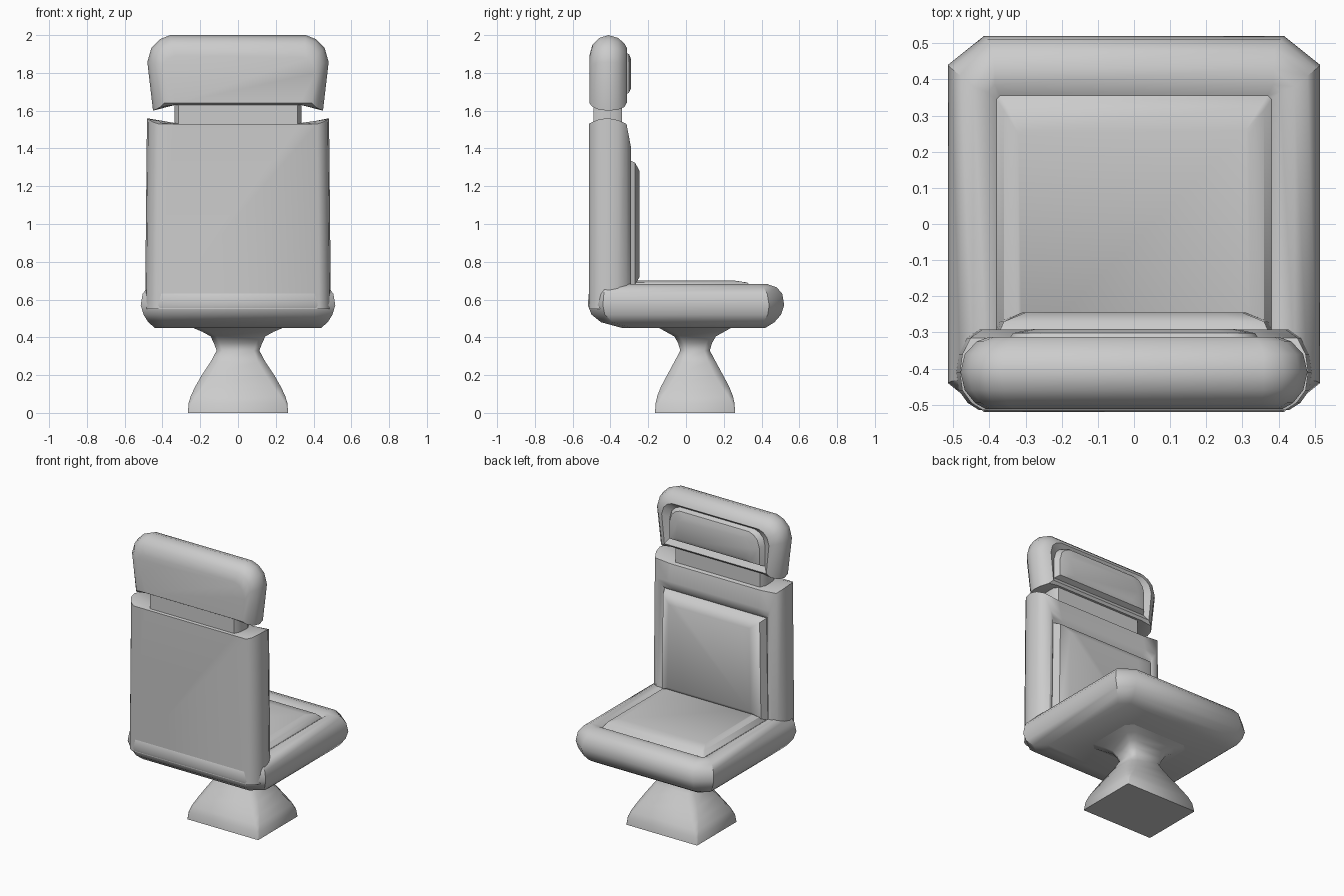
import bpy, bmesh, math


def loft(name, rings, angle=38):
    """Skin a stack of equal-length rings and cap both ends."""
    bm = bmesh.new()
    loops = [[bm.verts.new(p) for p in r] for r in rings]
    n = len(rings[0])
    for a, b in zip(loops, loops[1:]):
        for i in range(n):
            j = (i + 1) % n
            bm.faces.new((a[i], a[j], b[j], b[i]))
    bm.faces.new(loops[0])
    bm.faces.new(loops[-1])
    bmesh.ops.recalc_face_normals(bm, faces=bm.faces)
    me = bpy.data.meshes.new(name)
    bm.to_mesh(me)
    bm.free()
    ob = bpy.data.objects.new(name, me)
    bpy.context.collection.objects.link(ob)
    bpy.ops.object.select_all(action='DESELECT')
    bpy.context.view_layer.objects.active = ob
    ob.select_set(True)
    bpy.ops.object.shade_smooth_by_angle(angle=math.radians(angle))
    return ob


def mirrored(half):
    """Close a right-hand half outline with its mirror image in x."""
    return half + [(-p[0], p[1], p[2]) for p in reversed(half)]


def plan_ring(z, hx, y0, y1, cx, cy):
    """Horizontal rectangle with cut corners."""
    return mirrored([(hx - cx, y0, z), (hx, y0 + cy, z),
                     (hx, y1 - cy, z), (hx - cx, y1, z)])


def back_ring(y, hx, z0, z1, dip):
    """Upright rectangle whose top edge dips towards the neck."""
    return mirrored([(hx + 0.01, y, z0), (hx, y, z1),
                     (min(0.335, hx * 0.8), y, z1 - dip)])


def head_ring(y, hx, z0, z1, c, dip, taper):
    """Upright rectangle with rounded top corners and raised bottom middle."""
    return mirrored([(min(0.335, hx * 0.8), y, z0 + dip), (hx - taper, y, z0),
                     (hx, y, z1 - c * 1.3), (hx - c * 0.2, y, z1 - c * 0.6),
                     (hx - c * 0.6, y, z1 - c * 0.2), (hx - c * 1.1, y, z1)])


# seat: rounded shell, groove and raised cushion
loft("seat", [plan_ring(*r) for r in (
    (0.45, 0.44, -0.34, 0.42, 0.06, 0.05),
    (0.48, 0.475, -0.45, 0.468, 0.08, 0.06),
    (0.52, 0.50, -0.50, 0.503, 0.09, 0.07),
    (0.57, 0.515, -0.52, 0.52, 0.10, 0.08),
    (0.63, 0.505, -0.515, 0.51, 0.10, 0.08),
    (0.665, 0.48, -0.50, 0.48, 0.09, 0.07),
    (0.682, 0.445, -0.47, 0.43, 0.06, 0.05),
    (0.677, 0.405, -0.42, 0.385, 0.02, 0.02),
    (0.66, 0.38, -0.38, 0.355, 0.01, 0.01),
    (0.69, 0.36, -0.37, 0.325, 0.01, 0.01),
    (0.70, 0.32, -0.36, 0.26, 0.01, 0.01))])

# backrest: rounded frame, groove and raised cushion
loft("backrest", [back_ring(*r) for r in (
    (-0.514, 0.42, 0.55, 1.53, 0.0),
    (-0.495, 0.45, 0.55, 1.54, 0.01),
    (-0.46, 0.475, 0.55, 1.555, 0.02),
    (-0.41, 0.482, 0.55, 1.56, 0.03),
    (-0.36, 0.475, 0.55, 1.55, 0.02),
    (-0.315, 0.452, 0.55, 1.53, 0.01),
    (-0.292, 0.42, 0.55, 1.41, 0.0),
    (-0.298, 0.395, 0.62, 1.37, 0.0),
    (-0.315, 0.38, 0.66, 1.345, 0.0),
    (-0.27, 0.36, 0.68, 1.325, 0.0),
    (-0.245, 0.30, 0.72, 1.28, 0.0))])

# neck between backrest and headrest
loft("neck", [plan_ring(z, 0.335, -0.49, -0.34, 0.02, 0.03) for z in (1.49, 1.67)])

# headrest: rounded block, groove and small cushion
loft("headrest", [head_ring(*r) for r in (
    (-0.512, 0.41, 1.64, 1.89, 0.07, 0.0, 0.02),
    (-0.495, 0.44, 1.62, 1.95, 0.08, 0.01, 0.03),
    (-0.46, 0.468, 1.605, 1.985, 0.10, 0.025, 0.03),
    (-0.41, 0.48, 1.60, 2.0, 0.11, 0.03, 0.03),
    (-0.36, 0.468, 1.605, 1.985, 0.10, 0.025, 0.03),
    (-0.325, 0.435, 1.62, 1.955, 0.08, 0.01, 0.03),
    (-0.312, 0.40, 1.645, 1.93, 0.07, 0.0, 0.02),
    (-0.335, 0.355, 1.68, 1.91, 0.07, 0.0, 0.0),
    (-0.302, 0.335, 1.695, 1.90, 0.07, 0.0, 0.0),
    (-0.29, 0.28, 1.72, 1.87, 0.06, 0.0, 0.0))])

# pedestal: square foot, narrow waist, flare under the seat
YC = 0.048
loft("pedestal", [plan_ring(z, hx, YC - hy, YC + hy, c, c) for z, hx, hy, c in (
    (0.0, 0.265, 0.212, 0.004),
    (0.05, 0.262, 0.209, 0.012),
    (0.09, 0.25, 0.20, 0.025),
    (0.14, 0.226, 0.18, 0.04),
    (0.20, 0.192, 0.148, 0.045),
    (0.27, 0.145, 0.11, 0.04),
    (0.33, 0.113, 0.078, 0.03),
    (0.37, 0.128, 0.09, 0.03),
    (0.405, 0.145, 0.11, 0.03),
    (0.43, 0.19, 0.155, 0.04),
    (0.455, 0.25, 0.20, 0.04))], 50)
